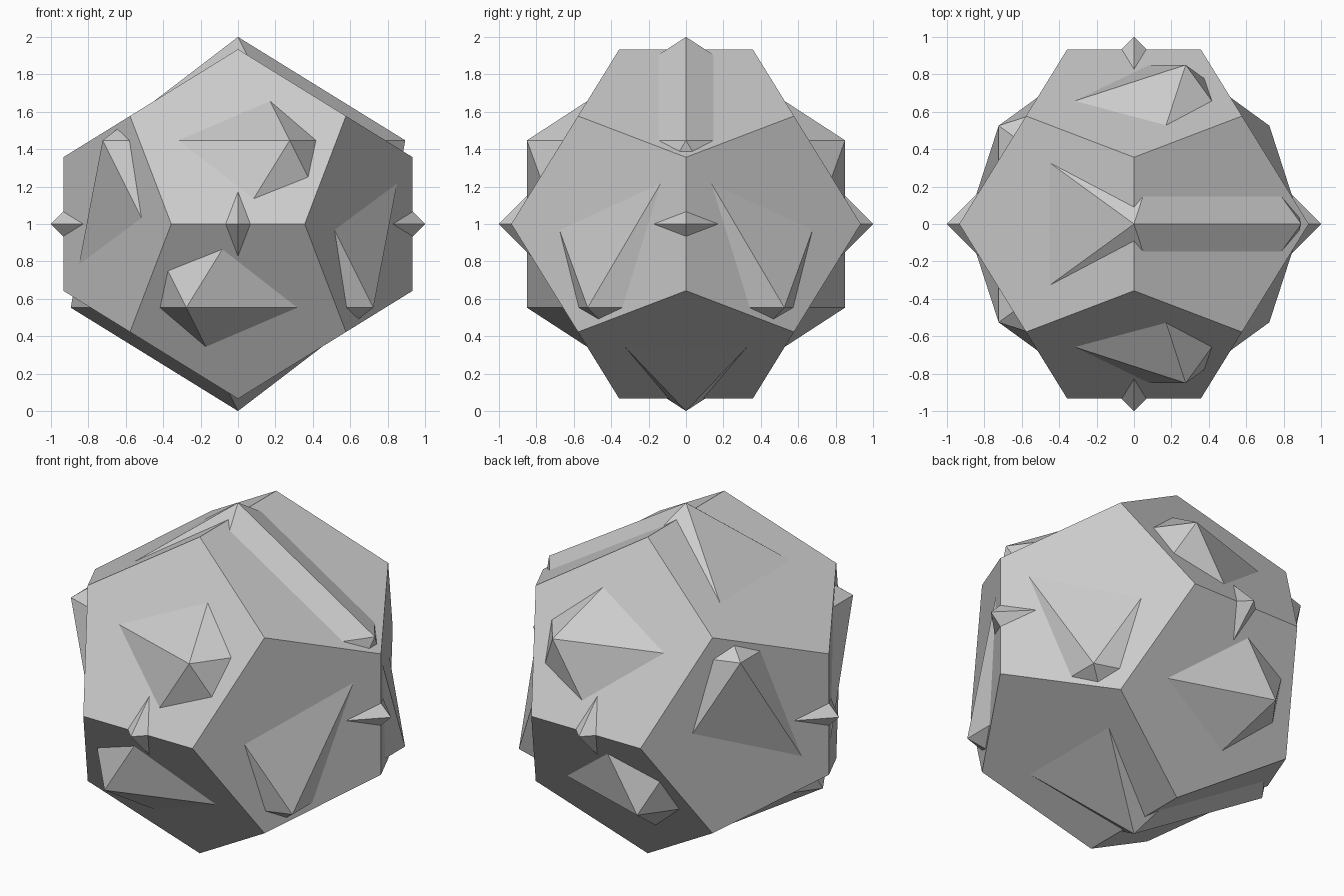
import bpy, bmesh, math
from mathutils import Vector

cube = bpy.data.objects.get("Cube")
if cube:
    bpy.data.objects.remove(cube, do_unlink=True)

CENTRE = Vector((0, 0, 1))
PHI = (1 + math.sqrt(5)) / 2

grey = bpy.data.materials.new("light grey")
grey.use_nodes = True
grey.diffuse_color = (0.6, 0.6, 0.6, 1)
bsdf = next(n for n in grey.node_tree.nodes if n.type == 'BSDF_PRINCIPLED')
bsdf.inputs["Base Color"].default_value = grey.diffuse_color


def solid(name, points):
    """Flat-faced convex solid with its corners on the unit sphere."""
    bm = bmesh.new()
    for p in points:
        bm.verts.new(Vector(p).normalized())
    bmesh.ops.convex_hull(bm, input=bm.verts[:])
    # merge coplanar triangles into whole faces
    bmesh.ops.dissolve_limit(bm, angle_limit=math.radians(1),
                             verts=bm.verts[:], edges=bm.edges[:])
    bmesh.ops.recalc_face_normals(bm, faces=bm.faces[:])
    mesh = bpy.data.meshes.new(name)
    bm.to_mesh(mesh)
    bm.free()
    mesh.materials.append(grey)
    obj = bpy.data.objects.new(name, mesh)
    obj.location = CENTRE
    bpy.context.collection.objects.link(obj)
    return obj


signs = (-1, 1)

# Twelve-sided body: cube corners plus three golden rectangles
corners = [(a, b, c) for a in signs for b in signs for c in signs]
for a in signs:
    for b in signs:
        s, l = a / PHI, b * PHI
        corners += [(s, l, 0), (l, 0, s), (0, s, l)]
solid("dodecahedron", corners)

# Eight-sided solid poking out along the axes
solid("octahedron", [[s if i == axis else 0 for i in range(3)]
                     for axis in range(3) for s in signs])

# Twenty-sided solid standing on a corner: two poles and two staggered rings
points = [(0, 0, s) for s in signs]
for s in signs:
    for k in range(5):
        t = math.tau * k / 5
        points.append((2 * s * math.cos(t), 2 * math.sin(t), s))
solid("icosahedron", points)
